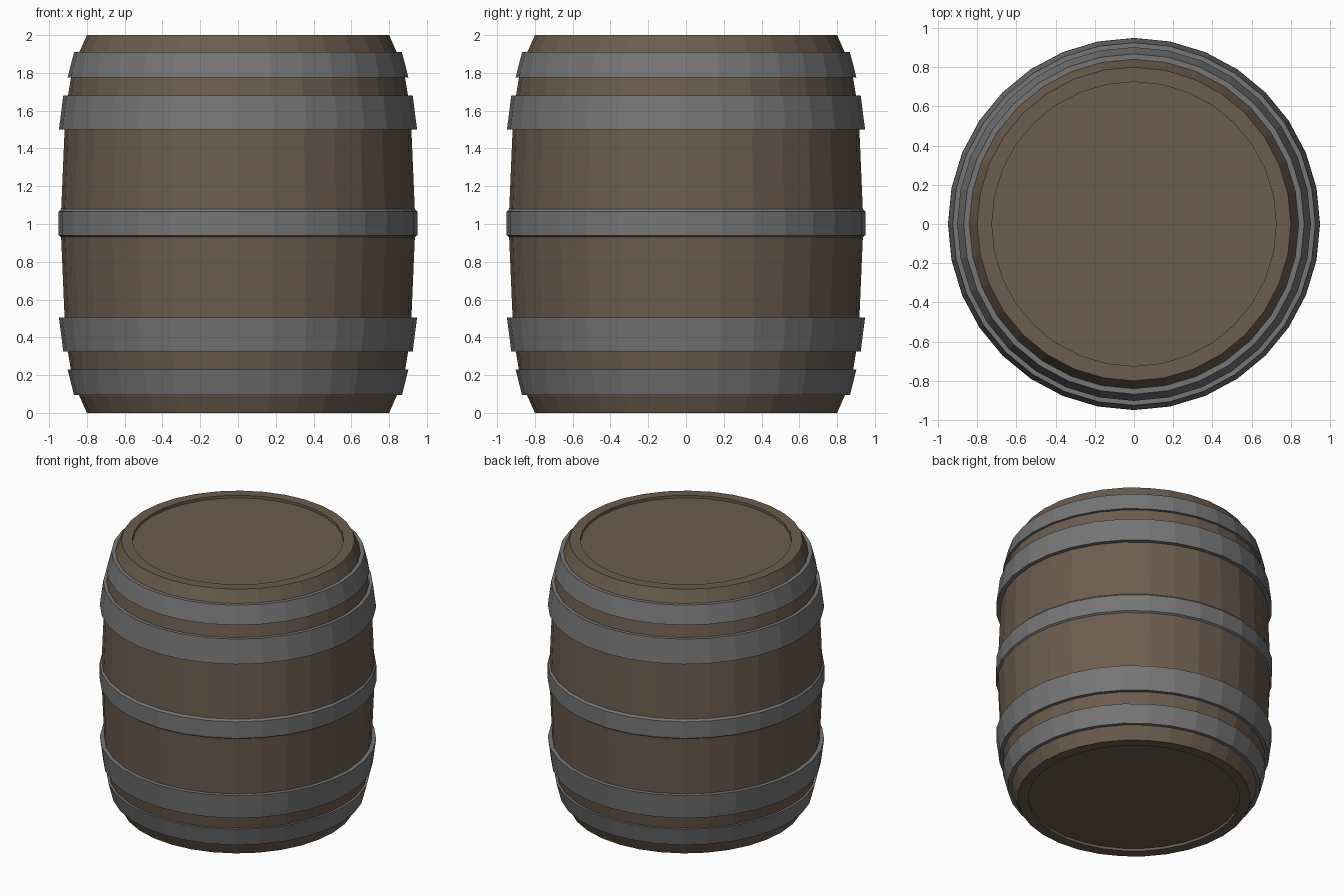
import bpy, bmesh, math

if "Cube" in bpy.data.objects:
    bpy.data.objects.remove(bpy.data.objects["Cube"])

SIDES = 32

def material(name, rgb):
    m = bpy.data.materials.new(name)
    m.diffuse_color = (*rgb, 1)
    m.use_nodes = True
    m.node_tree.nodes["Principled BSDF"].inputs["Base Color"].default_value = m.diffuse_color
    return m

def lathe(name, profile, mat, closed=False):
    """Revolve (radius, z) points round z; closed joins last ring to first, else caps both ends."""
    bm = bmesh.new()
    rings = [[bm.verts.new((r * math.cos(2 * math.pi * i / SIDES),
                            r * math.sin(2 * math.pi * i / SIDES), z))
              for i in range(SIDES)] for r, z in profile]
    pairs = list(zip(rings, rings[1:]))
    if closed:
        pairs.append((rings[-1], rings[0]))
    for a, b in pairs:
        for i in range(SIDES):
            j = (i + 1) % SIDES
            bm.faces.new((a[i], a[j], b[j], b[i]))
    if not closed:
        bm.faces.new(rings[0])
        bm.faces.new(rings[-1])
    bmesh.ops.recalc_face_normals(bm, faces=bm.faces)
    me = bpy.data.meshes.new(name)
    bm.to_mesh(me)
    bm.free()
    me.materials.append(mat)
    ob = bpy.data.objects.new(name, me)
    bpy.context.collection.objects.link(ob)
    return ob

wood = material("wood", (0.15, 0.107, 0.075))
iron = material("iron", (0.18, 0.18, 0.18))

# Bulging wooden body with shallow recessed lids, mirrored about z = 1
upper = [(0.94, 1.0), (0.935, 1.1), (0.918, 1.5), (0.90, 1.68),
         (0.885, 1.77), (0.84, 1.91), (0.80, 2.0), (0.725, 2.0), (0.725, 1.98)]
lower = [(r, 2 - z) for r, z in reversed(upper[1:])]
lathe("barrel_body", lower + upper, wood)

# Sloped hoops near each end: z low, z high, radius low, radius high
for n, (z0, z1, r0, r1) in {"end_hoop": (1.775, 1.91, 0.902, 0.868),
                            "shoulder_hoop": (1.50, 1.68, 0.948, 0.925)}.items():
    ring = [(r0, z0), (r1, z1), (r1 - 0.06, z1), (r0 - 0.06, z0)]
    lathe("upper_" + n, ring, iron, True)
    lathe("lower_" + n, [(r, 2.005 - z) for r, z in ring], iron, True)

# Middle hoop with eased edges
lathe("middle_hoop", [(0.935, 0.93), (0.949, 0.94), (0.949, 1.065), (0.935, 1.08),
                      (0.89, 1.08), (0.89, 0.93)], iron, True)
